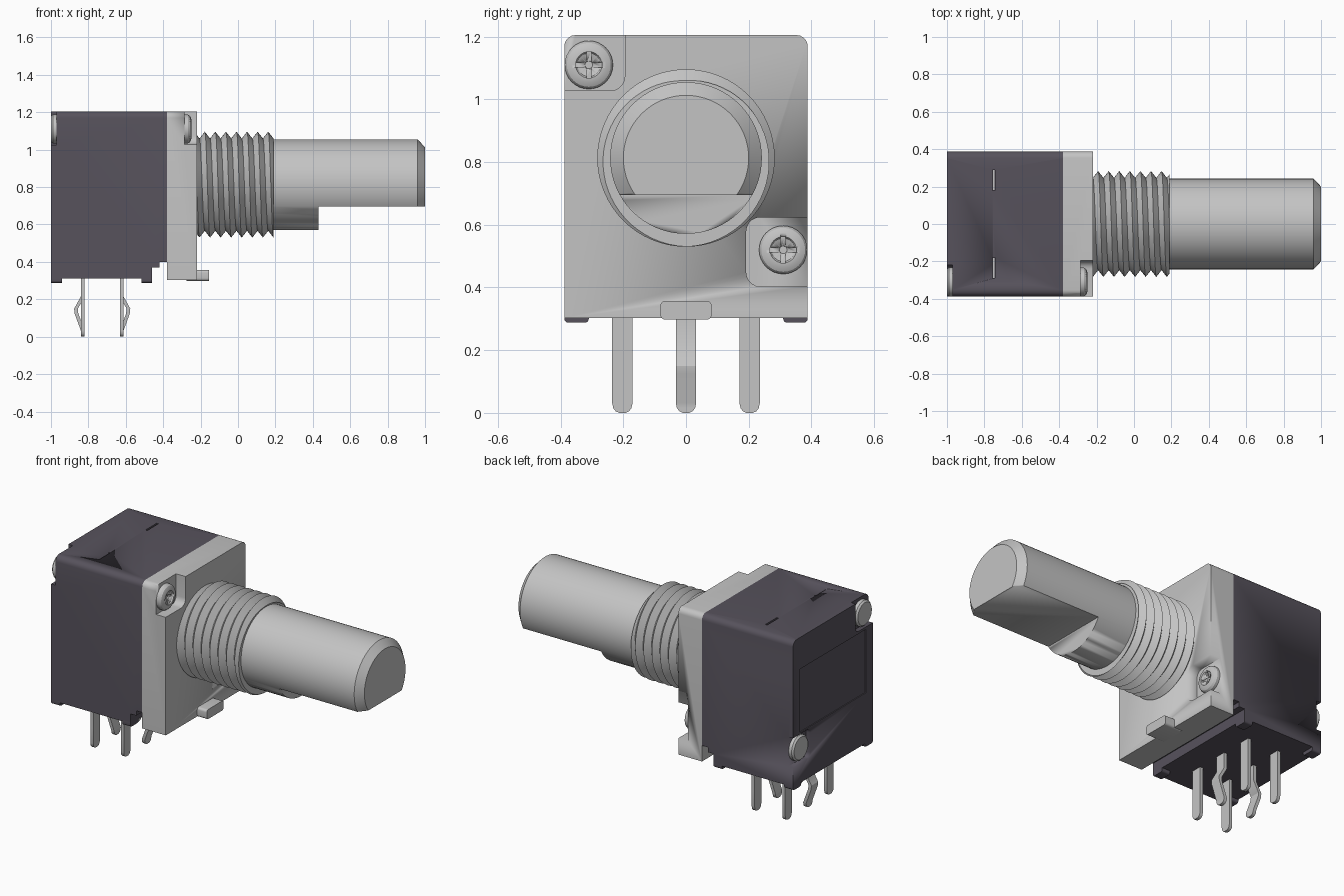
import bpy, bmesh, math

if "Cube" in bpy.data.objects:
    bpy.data.objects.remove(bpy.data.objects["Cube"])

TAU = 2 * math.pi
CZ = 0.813  # height of the shaft axis


def material(name, col):
    m = bpy.data.materials.new(name)
    m.diffuse_color = (*col, 1)
    m.use_nodes = True
    m.node_tree.nodes["Principled BSDF"].inputs["Base Color"].default_value = m.diffuse_color
    return m


METAL = material("light_grey_metal", (0.55, 0.55, 0.55))
DARK = material("dark_purple_grey", (0.095, 0.085, 0.108))


def finish(name, bm, mat, angle=30):
    bmesh.ops.recalc_face_normals(bm, faces=bm.faces)
    me = bpy.data.meshes.new(name)
    bm.to_mesh(me)
    bm.free()
    me.materials.append(mat)
    ob = bpy.data.objects.new(name, me)
    bpy.context.collection.objects.link(ob)
    bpy.ops.object.select_all(action='DESELECT')
    ob.select_set(True)
    bpy.context.view_layer.objects.active = ob
    bpy.ops.object.shade_smooth_by_angle(angle=math.radians(angle))
    return ob


def slab(name, pts, y0, y1, mat, bevel=0, zmin=-9):
    """Extrude an (x, z) profile along y, rounding the x-running edges above zmin."""
    bm = bmesh.new()
    face = bm.faces.new([bm.verts.new((x, y0, z)) for x, z in pts])
    ext = bmesh.ops.extrude_face_region(bm, geom=[face])
    for v in ext["geom"]:
        if isinstance(v, bmesh.types.BMVert):
            v.co.y = y1
    if bevel:
        def runs_x(e):
            d = e.verts[0].co - e.verts[1].co
            return abs(d.y) < 1e-5 and abs(d.z) < 1e-5 and e.verts[0].co.z > zmin
        bmesh.ops.bevel(bm, geom=[e for e in bm.edges if runs_x(e)], offset=bevel,
                        segments=5, profile=0.5, affect='EDGES')
    return finish(name, bm, mat)


def box(name, x0, x1, y0, y1, z0, z1, mat, bevel=0, zmin=-9):
    return slab(name, [(x0, z0), (x1, z0), (x1, z1), (x0, z1)], y0, y1, mat, bevel, zmin)


def loft(bm, rings):
    loops = [[bm.verts.new(p) for p in r] for r in rings]
    n = len(loops[0])
    for a, b in zip(loops, loops[1:]):
        for i in range(n):
            bm.faces.new((a[i], a[(i + 1) % n], b[(i + 1) % n], b[i]))
    bm.faces.new(loops[0])
    bm.faces.new(loops[-1])


def lathe(name, prof, cy, cz, mat, n=48):
    """Turn (x, radius) pairs around an x-running axis."""
    bm = bmesh.new()
    loft(bm, [[(x, cy + r * math.cos(TAU * i / n), cz + r * math.sin(TAU * i / n))
               for i in range(n)] for x, r in prof])
    return finish(name, bm, mat)


def cut(ob, cutters):
    for c in cutters:
        c.hide_render = True
        m = ob.modifiers.new("cut", 'BOOLEAN')
        m.operation, m.solver, m.object = 'DIFFERENCE', 'EXACT', c
        bpy.context.view_layer.objects.active = ob
        bpy.ops.object.modifier_apply(modifier=m.name)
        bpy.data.objects.remove(c)


# dark housing with stepped underside, screw pockets, back panel and top slots
housing = slab("housing", [(-1, .31), (-.46, .31), (-.46, .37), (-.42, .37), (-.42, .40),
                           (-.38, .40), (-.38, 1.205), (-1, 1.205)],
               -.388, .388, DARK, .035, 1.0)
cut(housing, [
    box("pocket", -1.1, -.97, -.5, -.22, 1.025, 1.3, DARK, .03),
    box("pocket", -1.1, -.97, .22, .5, .43, .61, DARK, .03),
    box("panel", -1.1, -.994, -.32, .32, .62, 1.01, DARK),
    *[box("slot", -.756, -.744, y - .055, y + .055, 1.16, 1.3, DARK) for y in (-.235, .235)]])
for y in (-.235, .235):
    box("slot_strip", -.755, -.745, y - .054, y + .054, 1.161, 1.167, METAL)

# feet under the housing corners
for s in (-1, 1):
    for x0, x1 in ((-1, -.94), (-.515, -.46)):
        y0, y1 = sorted((s * .31, s * .388))
        box("foot", x0, x1, y0, y1, .288, .33, DARK, .012)

# front plate with two screw pockets and a locating tab
plate = box("front_plate", -.38, -.22, -.388, .388, .302, 1.205, METAL, .035, 1.0)
cut(plate, [box("pocket", -.285, -.1, -.5, -.195, 1.028, 1.35, METAL, .045),
            box("pocket", -.285, -.1, .192, .5, .403, .624, METAL, .045)])
box("locating_tab", -.275, -.155, -.082, .082, .298, .357, METAL, .015)

# screws: domed heads with cross recess, and flat ends at the back
for y, z in ((-.31, 1.11), (.31, .52)):
    head = lathe("screw_head", [(-.29, .077), (-.268, .077), (-.257, .07), (-.25, .055),
                                (-.249, .042), (-.256, .037), (-.264, .014), (-.272, .012)],
                 y, z, METAL, 32)
    cut(head, [box("cross", -.268, -.2, y - a, y + a, z - b, z + b, METAL)
               for a, b in ((.042, .008), (.008, .042))])
    lathe("screw_end", [(-.96, .078), (-.99, .078), (-1, .068)], y, z, METAL, 32)

# helically threaded bushing
X0, X1, PITCH, N = -.22, .19, .0565, 64
bm = bmesh.new()
turns = math.ceil((X1 - X0) / PITCH) + 1
cols = []
for j in range(N + 1):
    col = []
    for i in range(2 * turns + 1):
        x = min(max(X0 + (i / 2 - 1 + j / N) * PITCH, X0), X1)
        ph = ((x - X0) / PITCH - j / N) % 1
        r = .247 + .036 * (1 - abs(2 * ph - 1))
        a = TAU * j / N
        col.append(bm.verts.new((x, r * math.cos(a), CZ + r * math.sin(a))))
    cols.append(col)
for a, b in zip(cols, cols[1:]):
    for i in range(2 * turns):
        bm.faces.new((a[i], a[i + 1], b[i + 1], b[i]))
bmesh.ops.remove_doubles(bm, verts=bm.verts, dist=1e-5)
bmesh.ops.holes_fill(bm, edges=[e for e in bm.edges if e.is_boundary], sides=0)
finish("threaded_bushing", bm, METAL)

# D-shaped shaft
shaft = lathe("shaft", [(.1, .242), (.96, .242), (1, .2)], 0, CZ, METAL, 64)
cut(shaft, [box("flat", .43, 1.2, -.5, .5, .3, .695, METAL)])

# solder pins: outer ones straight, middle ones kinked outwards
TIP = [(.0, .010), (.005, .021), (.015, .029), (.032, .0325)]
for px, out in ((-.83, -1), (-.622, 1)):
    for py in (-.203, 0, .203):
        k = out if py == 0 else 0
        levels = [(z, w, 0) for z, w in TIP]
        levels += [(.125, .0325, .034 * k), (.15, .0325, .036 * k),
                   (.215, .0325, 0), (.33, .0325, 0)]
        bm = bmesh.new()
        loft(bm, [[(px + d - .01, py - w, z), (px + d + .01, py - w, z),
                   (px + d + .01, py + w, z), (px + d - .01, py + w, z)]
                  for z, w, d in levels])
        finish("kinked_pin" if k else "straight_pin", bm, METAL)
